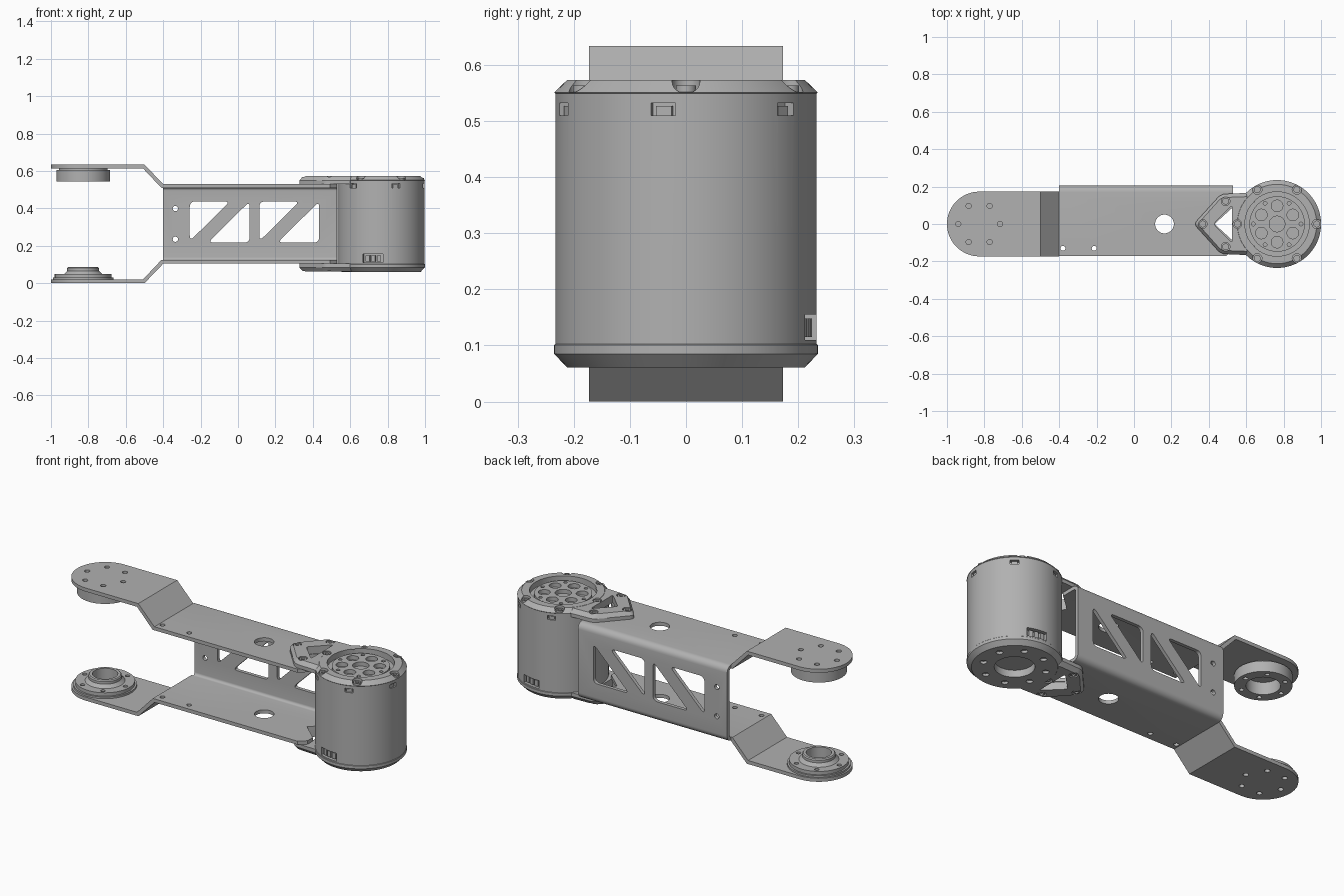
import bpy, bmesh
from math import sin, cos, pi, radians
from mathutils import Vector

cube = bpy.data.objects.get("Cube")
if cube:
    bpy.data.objects.remove(cube, do_unlink=True)

metal = bpy.data.materials.new("machined grey")
metal.use_nodes = True
grey = (0.44, 0.44, 0.44, 1)
metal.diffuse_color = grey
metal.node_tree.nodes["Principled BSDF"].inputs["Base Color"].default_value = grey

H = 0.634            # overall height, parts mirror about its middle
MX, MR = 0.765, 0.235  # motor axis and radius
HX = -0.828          # hinge axis
TAU = 2 * pi


def finish(bm, name):
    bmesh.ops.recalc_face_normals(bm, faces=bm.faces[:])
    mesh = bpy.data.meshes.new(name)
    bm.to_mesh(mesh)
    bm.free()
    mesh.materials.append(metal)
    obj = bpy.data.objects.new(name, mesh)
    bpy.context.collection.objects.link(obj)
    return obj


def add_prism(bm, pts, a, b, axis="z"):
    place = {"x": lambda p, t: (t, p[0], p[1]),
             "y": lambda p, t: (p[0], t, p[1]),
             "z": lambda p, t: (p[0], p[1], t)}[axis]
    lo = [bm.verts.new(place(p, a)) for p in pts]
    hi = [bm.verts.new(place(p, b)) for p in pts]
    bm.faces.new(lo[::-1])
    bm.faces.new(hi)
    for i in range(len(pts)):
        j = (i + 1) % len(pts)
        bm.faces.new((lo[i], lo[j], hi[j], hi[i]))
    return hi


def prisms(name, items):
    bm = bmesh.new()
    for item in items:
        add_prism(bm, *item)
    return finish(bm, name)


def lathe(name, cx, profile, cy=0, steps=96):
    # closed (radius, z) profile turned about a vertical axis
    bm = bmesh.new()
    vs = [bm.verts.new((cx + r, cy, z)) for r, z in profile]
    es = [bm.edges.new((vs[i], vs[(i + 1) % len(vs)])) for i in range(len(vs))]
    bmesh.ops.spin(bm, geom=vs + es, cent=(cx, cy, 0), axis=(0, 0, 1),
                   angle=TAU, steps=steps, use_merge=True)
    bmesh.ops.remove_doubles(bm, verts=bm.verts[:], dist=1e-5)
    return finish(bm, name)


def circle(x, y, r, n=32):
    return [(x + r * cos(TAU * i / n), y + r * sin(TAU * i / n)) for i in range(n)]


def ring(cx, radius, count, r, start=0):
    return [circle(cx + radius * cos(start + TAU * i / count),
                   radius * sin(start + TAU * i / count), r, 20) for i in range(count)]


def rounded(pts, d, n=6):
    out = []
    for i, p in enumerate(pts):
        p, q, s = Vector(p), Vector(pts[i - 1]), Vector(pts[(i + 1) % len(pts)])
        a, b = p + (q - p).normalized() * d, p + (s - p).normalized() * d
        for k in range(n + 1):
            t = k / n
            out.append(tuple(a * (1 - t) ** 2 + p * 2 * t * (1 - t) + b * t * t))
    return out


def boolean(obj, items, operation="DIFFERENCE"):
    cutter = prisms("cutter", items)
    cutter.hide_render = True
    mod = obj.modifiers.new("cut", "BOOLEAN")
    mod.operation, mod.solver, mod.object = operation, "EXACT", cutter
    bpy.context.view_layer.objects.active = obj
    bpy.ops.object.modifier_apply(modifier=mod.name)
    bpy.data.objects.remove(cutter, do_unlink=True)


def mirrored(obj, name):
    bm = bmesh.new()
    bm.from_mesh(obj.data)
    for v in bm.verts:
        v.co.z = H - v.co.z
    return finish(bm, name)


def radial_box(angle, r0, r1, half):
    c, s = cos(angle), sin(angle)
    return [(MX + r * c - w * s, r * s + w * c)
            for r, w in ((r0, -half), (r1, -half), (r1, half), (r0, half))]


# Channel: U section with rounded bends, open to the front
Y0, Y1, Z1, T, B = -0.172, 0.205, 0.53, 0.02, 0.035
outer_bend = [(Y1 - B + B * sin(a), Z1 - B + B * cos(a)) for a in [pi / 12 * i for i in range(7)]]
inner_bend = [(Y1 - B + (B - T) * sin(a), Z1 - B + (B - T) * cos(a)) for a in [pi / 12 * i for i in range(7)]]
half_out = [(Y0, Z1)] + outer_bend
half_in = inner_bend[::-1] + [(Y0, Z1 - T)]
flip = lambda pts: [(y, H - z) for y, z in reversed(pts)]
channel = prisms("channel", [(half_out + flip(half_out) + flip(half_in) + half_in, -0.4, 0.53, "x")])

# Channel cutouts: web windows, plate holes, clearance beside the motor
windows = []
for x in (-0.258, 0.114):
    upper = rounded([(x, 0.225), (x, 0.437), (x + 0.215, 0.437)], 0.03)
    lower = rounded([(x + 0.098, 0.217), (x + 0.32, 0.217), (x + 0.32, 0.437)], 0.03)
    windows += [(upper, 0.15, 0.25, "y"), (lower, 0.15, 0.25, "y")]
windows += [(circle(-0.335, z, 0.014), 0.15, 0.25, "y") for z in (0.235, 0.399)]
boolean(channel, windows)
boolean(channel, [(p, -0.1, 0.8) for p in (
    circle(0.163, 0, 0.05, 48), circle(-0.38, -0.13, 0.013), circle(-0.213, -0.13, 0.013),
    [(0.43, 0), (0.54, -0.1), (0.54, 0.1)],
    [(0.46, -0.2), (0.56, -0.2), (0.56, -0.11)])])

# Cranked hinge arms with rounded ends
crank = [(-1.1, H), (-0.5, H), (-0.4, Z1), (-0.4, Z1 - T), (-0.41, Z1 - T), (-0.508, H - T), (-1.1, H - T)]
upper_arm = prisms("upper_arm", [(crank, -0.3, 0.3, "y")])
R = 0.173
tip = [(-1 + R - R * sin(pi * i / 32), -R * cos(pi * i / 32)) for i in range(33)]
boolean(upper_arm, [(tip + [(-0.3, R), (-0.3, -R)], 0, 1)], "INTERSECT")
boolean(upper_arm, [(p, 0, 1) for p in ring(HX, 0.112, 6, 0.014)])
lower_arm = mirrored(upper_arm, "lower_arm")

# Hinge bearings: deep ring above, flanged boss below
upper_bearing = lathe("upper_bearing", HX, [
    (0.085, H - T), (0.13, H - T), (0.13, 0.605), (0.143, 0.605), (0.143, 0.545), (0.085, 0.545)])
boolean(upper_bearing, [(p, 0.5, 0.56) for p in ring(HX, 0.114, 6, 0.012)])
lower_bearing = lathe("lower_bearing", HX, [
    (0.065, T), (0.162, T), (0.162, 0.03), (0.152, 0.03), (0.152, 0.049), (0.102, 0.049),
    (0.09, 0.06), (0.085, 0.066), (0.085, 0.08), (0.08, 0.086), (0.065, 0.086)])
boolean(lower_bearing, [(p, 0.035, 0.1) for p in ring(HX, 0.127, 6, 0.012)])

# Motor housing with recessed rotor face
motor = lathe("motor", MX, [
    (0, 0.1), (0.1, 0.1), (0.1, 0.061), (0.212, 0.061), (MR, 0.085), (MR, 0.101), (0.233, 0.103),
    (0.233, 0.549), (MR, 0.551), (0.212, 0.573), (0.172, 0.573), (0.172, 0.54), (0.148, 0.54),
    (0.148, 0.558), (0, 0.558)])
slots = [(radial_box(radians(60 * k - 10), 0.212, 0.26, 0.022), 0.51, 0.532) for k in range(6)]
ports = [radians(79), radians(-101)]
slots += [(radial_box(a, 0.2, 0.26, 0.055), 0.11, 0.155) for a in ports]
boolean(motor, slots)
boolean(motor, [(p, 0.552, 0.7) for p in ring(MX, 0.212, 6, 0.025)])
boolean(motor, [(p, 0.535, 0.7) for p in
                ring(MX, 0.097, 6, 0.031, pi / 6) + ring(MX, 0.128, 6, 0.01) + [circle(MX, 0, 0.042)]])
boolean(motor, [(p, 0, 0.075) for p in ring(MX, 0.16, 8, 0.017, pi / 8)])

# Connector pins inside the two ports and tabs in the side slots
pins = [(radial_box(a + k * 0.14, 0.19, 0.224, 0.011), 0.115, 0.148) for a in ports for k in (-1, 0, 1)]
prisms("connector_pins", pins)
prisms("slot_tabs", [(radial_box(radians(60 * k - 10), 0.2, 0.226, 0.014), 0.508, 0.527) for k in range(6)])

# Triangular motor mounts, chamfered on the outer face
side = [(0.32, 0), (0.465, -0.16), (0.6, -0.166)]
end = [(MX + 0.18 * cos(radians(a)), 0.18 * sin(radians(a))) for a in range(228, 131, -8)]
nose = rounded([(0.6, 0.166), (0.465, 0.16), (0.32, 0), (0.465, -0.16), (0.6, -0.166)], 0.025, 4)[5:-5]
bm = bmesh.new()
top = add_prism(bm, nose + [side[2]] + end + [(0.6, 0.166)], Z1, 0.572)
mid = bmesh.ops.bisect_plane(bm, geom=bm.verts[:] + bm.edges[:] + bm.faces[:],
                             plane_co=(0, 0, 0.55), plane_no=(0, 0, 1))
for v in top:
    v.co.y *= 0.88
    if v.co.x < 0.55:
        v.co.x = 0.48 + (v.co.x - 0.48) * 0.87
upper_mount = finish(bm, "upper_mount")
screws = [(0.368, 0), (0.49, 0.122), (0.49, -0.122), (0.553, 0)]
boolean(upper_mount, [(rounded([(0.425, 0), (0.525, -0.1), (0.525, 0.1)], 0.015), 0.4, 0.7)]
        + [(circle(x, y, 0.023), 0.56, 0.7) for x, y in screws])
mirrored(upper_mount, "lower_mount")

# Screw heads on mounts and motor rim
rim = [(MX + 0.212 * cos(TAU * k / 6), 0.212 * sin(TAU * k / 6)) for k in (0, 1, 2, 4, 5)]
for i, (x, y) in enumerate(screws + rim):
    z = 0.569 if i < len(screws) else 0.563
    head = lathe(f"screw_{i + 1}", x, [
        (0, 0.545), (0.018, 0.545), (0.018, z), (0.01, z), (0.01, z - 0.008), (0, z - 0.008)], y, 24)
    if i < len(screws):
        mirrored(head, f"lower_screw_{i + 1}")

# Smooth round surfaces, keep machined edges crisp
bpy.ops.object.select_all(action="DESELECT")
for obj in bpy.context.collection.objects:
    if obj.type == "MESH" and metal.name in obj.data.materials:
        obj.select_set(True)
        bpy.context.view_layer.objects.active = obj
bpy.ops.object.shade_smooth_by_angle(angle=radians(25))
